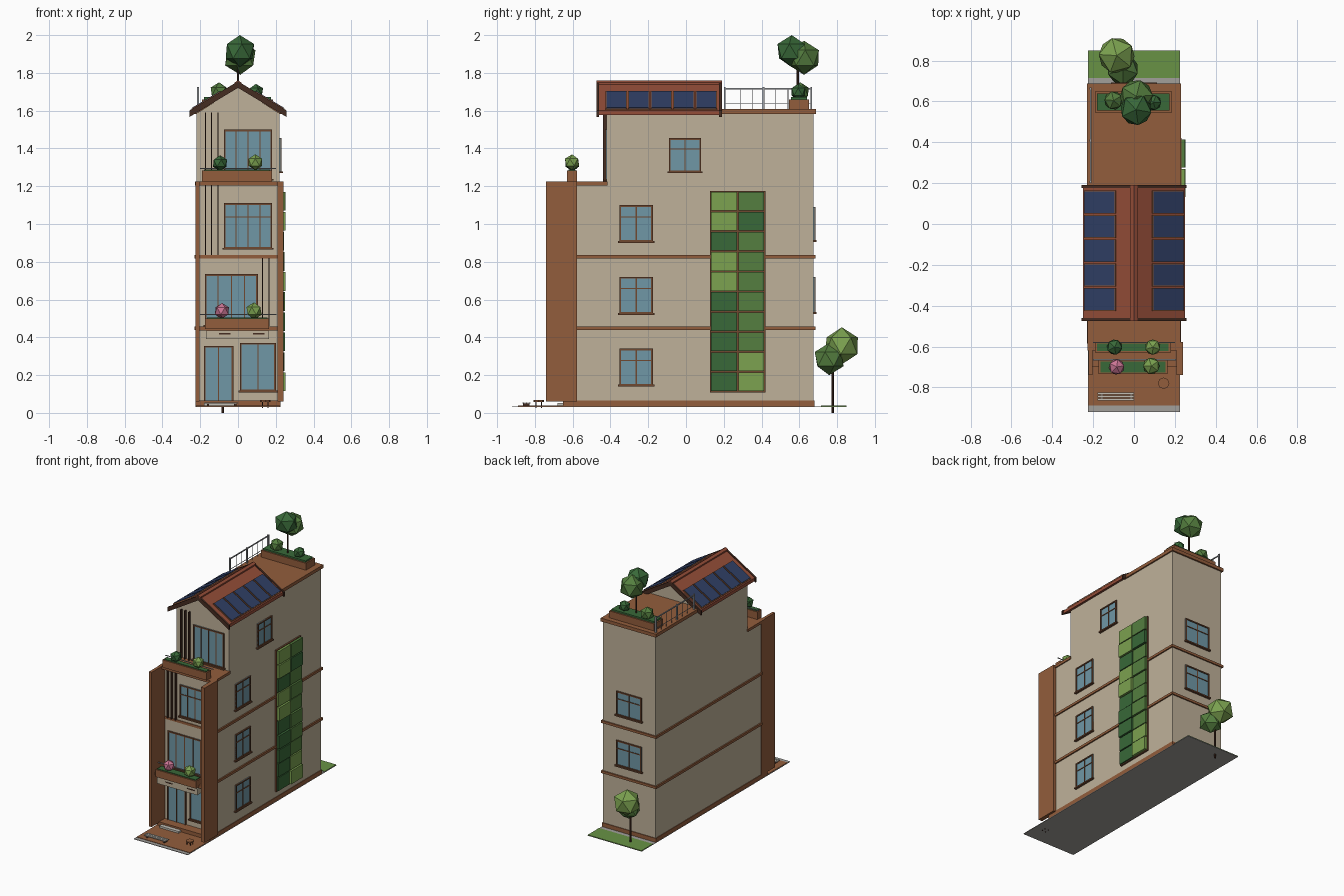
import bpy, bmesh, math, random
from mathutils import Vector

if "Cube" in bpy.data.objects:
    bpy.data.objects.remove(bpy.data.objects["Cube"])
random.seed(4)

def mat(name, r, g, b):
    m = bpy.data.materials.new(name)
    m.diffuse_color = (r, g, b, 1)
    m.use_nodes = True
    m.node_tree.nodes["Principled BSDF"].inputs["Base Color"].default_value = m.diffuse_color
    return m

CREAM = mat("cream_render", .52, .44, .32)
BROWN = mat("terracotta", .29, .11, .045)
ROOF = mat("roof_tile", .30, .075, .04)
DARK = mat("dark_timber", .06, .025, .015)
FRAME = mat("frame_brown", .16, .065, .03)
GLASS = mat("glass", .16, .31, .38)
SOLAR = mat("solar_blue", .03, .05, .13)
METAL = mat("metal_grey", .35, .36, .38)
PALE = mat("pale_stone", .55, .53, .47)
GROUND = mat("paving", .36, .35, .33)
LAWN = mat("lawn", .14, .29, .06)
GREENS = [mat("green_dark", .04, .14, .04), mat("green_mid", .09, .21, .05), mat("green_light", .2, .36, .08)]
PINK = mat("blossom", .6, .18, .3)

def finish(name, bm, m):
    me = bpy.data.meshes.new(name)
    bmesh.ops.recalc_face_normals(bm, faces=bm.faces)
    bm.to_mesh(me)
    bm.free()
    me.materials.append(m)
    ob = bpy.data.objects.new(name, me)
    bpy.context.collection.objects.link(ob)
    return ob

def boxes(name, m, *dims):
    """One object made of boxes given as x0, x1, y0, y1, z0, z1."""
    bm = bmesh.new()
    for x0, x1, y0, y1, z0, z1 in dims:
        vs = bmesh.ops.create_cube(bm, size=1)["verts"]
        for v in vs:
            v.co = Vector((x1 if v.co.x > 0 else x0, y1 if v.co.y > 0 else y0, z1 if v.co.z > 0 else z0))
    return finish(name, bm, m)

def prism(name, m, pts, y0, y1):
    """Extrude an xz profile along y."""
    bm = bmesh.new()
    f = bm.faces.new([bm.verts.new((x, y0, z)) for x, z in pts])
    r = bmesh.ops.extrude_face_region(bm, geom=[f])
    bmesh.ops.translate(bm, vec=(0, y1 - y0, 0), verts=[v for v in r["geom"] if isinstance(v, bmesh.types.BMVert)])
    return finish(name, bm, m)

def blob(name, m, x, y, z, r):
    bm = bmesh.new()
    bmesh.ops.create_icosphere(bm, subdivisions=1, radius=r)
    a = random.random() * 6
    for v in bm.verts:
        vx, vy, vz = v.co
        v.co = (x + vx * math.cos(a) - vy * math.sin(a), y + vx * math.sin(a) + vy * math.cos(a), z + vz)
    return finish(name, bm, m)

def post(name, m, x, y, z0, z1, r, sides=6):
    bm = bmesh.new()
    bmesh.ops.create_cone(bm, cap_ends=True, segments=sides, radius1=r, radius2=r, depth=z1 - z0)
    bmesh.ops.translate(bm, vec=(x, y, (z0 + z1) / 2), verts=bm.verts)
    return finish(name, bm, m)

def window(name, side, plane, a0, a1, z0, z1, uprights=(.5,), rail=None, sill=True):
    """Framed window on the front, back or right wall; a runs along the wall."""
    def put(b0, b1, d0, d1, c0, c1):
        if side == "right":
            return (plane + d0, plane + d1, b0, b1, c0, c1)
        s = -1 if side == "front" else 1
        p = sorted((plane + s * d0, plane + s * d1))
        return (b0, b1, p[0], p[1], c0, c1)
    t = .009
    boxes(name + "_glass", GLASS, put(a0, a1, -.004, .004, z0, z1))
    bars = [put(a0, a0 + t, 0, .01, z0, z1), put(a1 - t, a1, 0, .01, z0, z1),
            put(a0, a1, 0, .01, z0, z0 + t), put(a0, a1, 0, .01, z1 - t, z1)]
    for f in uprights:
        c = a0 + (a1 - a0) * f
        bars.append(put(c - .003, c + .003, 0, .008, z0, z1))
    if rail:
        c = z0 + (z1 - z0) * rail
        bars.append(put(a0, a1, 0, .008, c - .003, c + .003))
    if sill:
        bars.append(put(a0 - .008, a1 + .008, 0, .017, z0 - .006, z0 + .004))
    boxes(name + "_frame", FRAME, *bars)

# ground, terrace and lawn
G = .035
boxes("ground_plate", GROUND, (-.225, .225, -.92, .85, G - .004, G))
boxes("front_terrace", BROWN, (-.222, .222, -.89, -.6, G - .002, G + .003))
boxes("back_lawn", LAWN, (-.224, .224, .715, .85, G - .002, G + .003))

# building body
boxes("lower_walls", CREAM, (-.22, .22, -.58, .675, G, 1.215))
boxes("upper_walls", CREAM, (-.22, .22, -.42, .675, 1.2, 1.59))
boxes("plinth", BROWN, (-.224, .224, -.65, .68, G, .065))
boxes("floor_bands", BROWN, *[(-.23, .23, -.585, .685, z, z + .018) for z in (.44, .818)])
boxes("terrace_slab", BROWN, (-.228, .228, -.62, -.415, 1.205, 1.225))
boxes("roof_deck", BROWN, (-.23, .23, .16, .687, 1.583, 1.608))
boxes("right_fin", BROWN, (.208, .24, -.74, -.578, .06, 1.225))
boxes("left_fin", BROWN, (-.224, -.203, -.74, -.578, .06, 1.225))

# gable roof
Y0, Y1 = -.475, .19
prism("gable_wall", CREAM, [(-.22, 1.585), (.22, 1.585), (0, 1.725)], -.42, .165)
chevron = lambda top, th, w: [(-w, top - w * .6), (0, top), (w, top - w * .6), (w, top - w * .6 - th), (0, top - th), (-w, top - w * .6 - th)]
prism("roof_slopes", ROOF, chevron(1.75, .024, .25), Y0 + .01, Y1 - .01)
for i, y in enumerate((Y0, Y1 - .014)):
    prism(f"bargeboard_{i}", DARK, chevron(1.755, .034, .257), y, y + .014)
prism("ridge_cap", ROOF, chevron(1.76, .012, .018), Y0, Y1)

# solar panels, five per slope
for s, tag in ((1, "right"), (-1, "left")):
    for i in range(5):
        y = -.425 + i * .119
        for nm, m, e, h in (("solar_frame", BROWN, 0, .006), ("solar_panel", SOLAR, .004, .009)):
            xa, xb = .088 + e, .243 - e
            za, zb = 1.75 - .6 * xa, 1.75 - .6 * xb
            prism(f"{nm}_{tag}_{i}", m, [(s * xa, za), (s * xb, zb), (s * (xb + h * .5), zb + h), (s * (xa + h * .5), za + h)],
                  y + e, y + .112 - e)

# front openings
window("entrance_door", "front", -.58, -.18, -.025, .05, .355, (.5,), None, False)
window("ground_window", "front", -.58, .01, .2, .115, .37, (.5,))
window("balcony_window", "front", -.58, -.175, .105, .46, .735, (.25, .5, .75))
window("third_window", "front", -.58, -.075, .18, .87, 1.11, (.25, .5, .75), .7)
window("terrace_doors", "front", -.42, -.075, .18, 1.235, 1.5, (.25, .5, .75))

# side and back windows
for i, (z0, z1) in enumerate(((.145, .34), (.525, .72), (.905, 1.1))):
    window(f"side_window_{i}", "right", .22, -.352, -.175, z0, z1, (.5,), .68)
window("side_window_top", "right", .22, -.09, .08, 1.275, 1.455, (.5,), .68)
for i, (z0, z1) in enumerate(((.53, .72), (.91, 1.09))):
    window(f"back_window_{i}", "back", .675, -.105, .105, z0, z1, (.5,), .68)

# timber slats
boxes("slats_second", DARK, *[(x - .003, x + .003, -.6, -.58, .46, .82) for x in (.13, .165)])
boxes("slats_third", DARK, *[(x - .003, x + .003, -.6, -.58, .835, 1.205) for x in (-.172, -.14, -.105)])
boxes("slats_top", DARK, *[(x - .003, x + .003, -.44, -.42, 1.225, 1.59) for x in (-.172, -.14, -.105)])

# canopy, balcony and front planters
boxes("entrance_canopy", CREAM, (-.17, .165, -.72, -.58, .39, .437))
boxes("canopy_lights", DARK, *[(x, x + .06, -.723, -.72, .416, .422) for x in (-.1, .08)])
boxes("balcony_floor", BROWN, (-.205, .21, -.7, -.58, .437, .458))
boxes("balcony_rail", METAL, (-.2, .205, -.668, -.662, .517, .523))
boxes("balcony_planter", BROWN, (-.175, .165, -.735, -.665, .445, .5))
boxes("balcony_hedge", GREENS[0], (-.165, .155, -.727, -.673, .495, .506))
boxes("terrace_planter", BROWN, (-.19, .18, -.63, -.578, 1.225, 1.282))
boxes("terrace_hedge", GREENS[0], (-.18, .17, -.622, -.585, 1.275, 1.288))
boxes("terrace_rail", METAL, (-.2, .2, -.582, -.577, 1.292, 1.297))
for name, m, x, y, z, r in (("balcony_blossom", PINK, -.085, -.7, .54, .042), ("balcony_bush", GREENS[2], .085, -.695, .54, .045),
                            ("terrace_bush_left", GREENS[0], -.095, -.603, 1.322, .042), ("terrace_bush_right", GREENS[2], .092, -.603, 1.327, .042)):
    blob(name, m, x, y, z, r)

# green wall, two columns by ten rows
boxes("green_wall_frame", FRAME, (.218, .232, .128, .42, .108, 1.175))
for r in range(10):
    for c in range(2):
        y, z = .133 + c * .144, .115 + r * .1062
        boxes(f"green_wall_panel_{r}_{c}", random.choice(GREENS), (.23, random.uniform(.241, .252), y, y + .137, z, z + .099))

# roof garden planter, bushes and tree
boxes("roof_planter", BROWN, (-.19, .185, .545, .65, 1.605, 1.66))
boxes("roof_hedge", GREENS[0], (-.18, .175, .555, .64, 1.65, 1.672))
blob("roof_bush_left", GREENS[1], -.1, .605, 1.7, .05)
blob("roof_bush_right", GREENS[0], .095, .595, 1.7, .042)
post("roof_tree_trunk", DARK, 0, .592, 1.66, 1.87, .006)
blob("roof_tree_crown_high", GREENS[0], .01, .56, 1.915, .085)
blob("roof_tree_crown_low", GREENS[1], .012, .625, 1.88, .09)

# left roof railing
rail = [(-.216, -.209, .2, .668, 1.713, 1.72)]
rail += [(-.217, -.207, y - .005, y + .005, 1.605, 1.725) for y in (.205, .41, .663)]
rail += [(-.214, -.211, y - .0015, y + .0015, 1.605, 1.715) for y in (.29, .35, .475, .54, .6)]
rail.append((-.214, -.211, .2, .668, 1.635, 1.638))
boxes("roof_railing", METAL, *rail)

# back garden tree
post("garden_tree_trunk", DARK, -.08, .776, 0, .25, .007)
blob("garden_tree_crown_low", GREENS[1], -.055, .758, .285, .085)
blob("garden_tree_crown_high", GREENS[2], -.085, .825, .355, .098)

# terrace bench, stool and step
boxes("bench_slats", PALE, *[(-.178, .0, y, y + .011, .05, .056) for y in (-.865, -.85, -.835)])
boxes("bench_legs", DARK, *[(x, x + .012, -.862, -.828, G, .05) for x in (-.165, -.02)])
boxes("door_step", PALE, (-.18, -.02, -.68, -.65, G, .052))
post("stool_seat", BROWN, .145, -.78, .058, .068, .028, 8)
for i in range(4):
    a = math.pi / 4 + i * math.pi / 2
    post(f"stool_leg_{i}", DARK, .145 + .02 * math.cos(a), -.78 + .02 * math.sin(a), .025, .06, .003)
